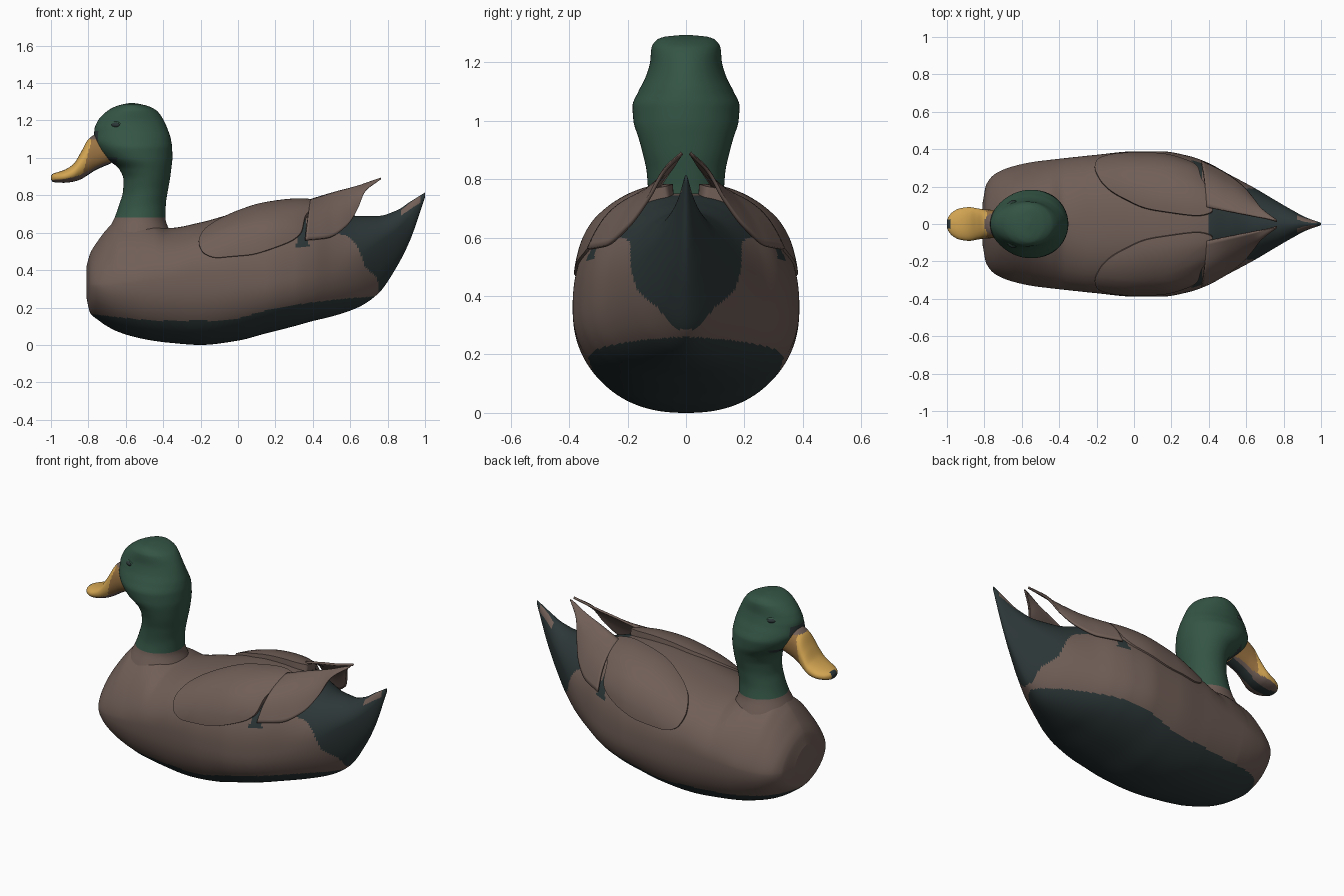
import bpy, bmesh, math
from math import sin, cos, pi, radians
from mathutils import Vector

if "Cube" in bpy.data.objects:
    bpy.data.objects.remove(bpy.data.objects["Cube"])


def material(name, rgb):
    m = bpy.data.materials.new(name)
    m.diffuse_color = (*rgb, 1)
    m.use_nodes = True
    m.node_tree.nodes["Principled BSDF"].inputs["Base Color"].default_value = m.diffuse_color
    return m


BROWN = material("brown feathers", (0.164, 0.113, 0.096))
DARK = material("dark feathers", (0.026, 0.038, 0.039))
GREEN = material("green head", (0.034, 0.090, 0.060))
YELLOW = material("yellow bill", (0.66, 0.38, 0.085))
OCHRE = material("ochre bill base", (0.32, 0.17, 0.055))


def interp(table, x):
    """Monotone cubic interpolation of table rows (key, values...)."""
    n = len(table)
    x = min(max(x, table[0][0]), table[-1][0])
    i = 0
    while i < n - 2 and x > table[i + 1][0]:
        i += 1
    h = table[i + 1][0] - table[i][0]
    t = (x - table[i][0]) / h
    out = []
    for c in range(1, len(table[0])):
        def slope(k):
            return (table[k + 1][c] - table[k][c]) / (table[k + 1][0] - table[k][0])

        def tangent(k):
            if k == 0:
                return slope(0)
            if k == n - 1:
                return slope(n - 2)
            a, b = slope(k - 1), slope(k)
            return 2 * a * b / (a + b) if a * b > 0 else 0
        out.append((2*t**3 - 3*t*t + 1) * table[i][c] + (t**3 - 2*t*t + t) * h * tangent(i)
                   + (3*t*t - 2*t**3) * table[i + 1][c] + (t**3 - t*t) * h * tangent(i + 1))
    return out


def power(v, e):
    return math.copysign(abs(v) ** e, v)


def ramp(x, a, b):
    return min(max((x - a) / (b - a), 0), 1)


def skin(name, rows, mats, rule=None, closed=True, caps=True, mirror=False, solid=0):
    """Skin a grid of points; the rule picks a material from face centre and normal."""
    bm = bmesh.new()
    grid = [[bm.verts.new(p) for p in row] for row in rows]
    n = len(rows[0])
    for a, b in zip(grid, grid[1:]):
        for j in range(n if closed else n - 1):
            k = (j + 1) % n
            bm.faces.new((a[j], a[k], b[k], b[j]))
    if caps:
        bm.faces.new(grid[0])
        bm.faces.new(grid[-1])
    bmesh.ops.remove_doubles(bm, verts=bm.verts, dist=1e-5)
    bmesh.ops.recalc_face_normals(bm, faces=bm.faces)
    bm.normal_update()
    for f in bm.faces:
        if rule:
            f.material_index = rule(f.calc_center_median(), f.normal)
    me = bpy.data.meshes.new(name)
    bm.to_mesh(me)
    bm.free()
    ob = bpy.data.objects.new(name, me)
    bpy.context.collection.objects.link(ob)
    for m in mats:
        me.materials.append(m)
    if solid:
        s = ob.modifiers.new("thickness", 'SOLIDIFY')
        s.thickness, s.offset = solid, 0
    if mirror:
        m = ob.modifiers.new("mirror", 'MIRROR')
        m.use_axis = (False, True, False)
    bpy.ops.object.select_all(action='DESELECT')
    ob.select_set(True)
    bpy.context.view_layer.objects.active = ob
    bpy.ops.object.shade_smooth_by_angle(angle=radians(50))
    return ob


# Body: x, bottom, widest height, top, half width
BODY = [(-.81, .25, .32, .42, .11), (-.79, .17, .32, .49, .21), (-.75, .135, .32, .555, .262),
        (-.7, .1, .32, .62, .29), (-.64, .07, .325, .672, .31), (-.55, .042, .335, .685, .33),
        (-.45, .022, .345, .66, .343), (-.37, .012, .35, .625, .352),
        (-.2, .0, .36, .655, .37), (0, .023, .36, .71, .388), (.15, .062, .36, .742, .388),
        (.3, .1, .37, .752, .362), (.4, .128, .39, .745, .325), (.5, .152, .41, .72, .27),
        (.64, .2, .47, .69, .195), (.75, .275, .55, .69, .13), (.85, .42, .62, .72, .072),
        (.92, .56, .69, .765, .035), (1.0, .79, .80, .815, .006)]


def body_point(x, a, off=0):
    bot, mid, top, hw = interp(BODY, x)
    front = 1 - ramp(x, -.55, -.25)
    n = 2.3 - .5 * ramp(x, .4, .8)
    n -= front * .72 if sin(a) > 0 else front * .15 + .4 * (1 - ramp(x, -.8, -.5))
    h = top - mid if sin(a) > 0 else mid - bot
    return Vector((x, hw * power(cos(a), 2 / n) + off * cos(a),
                   mid + h * power(sin(a), 2 / n) + off * sin(a)))


BELLY = [(-.81, .17), (-.7, .155), (-.4, .13), (-.1, .13), (.2, .195), (.5, .24), (.74, .26)]
RUMP = [(.285, .755), (.35, .745), (.42, .68), (.5, .65), (.56, .61), (.59, .56), (.608, .41),
        (.7, .40), (.76, .40)]


def body_rule(c, n):
    if c.x < .74 and c.z < interp(BELLY, c.x)[0]:
        return 1
    # brown flecks beside the tail tip
    if .87 < c.x < .975 and c.z > interp(BODY, c.x)[2] - .04 and abs(n.y) > .6:
        return 0
    if c.z > .285 and c.x > interp(RUMP, c.z)[0]:
        return 1
    # dark wedge between wing and wing tip
    return 1 if .525 < c.z < .69 and abs(c.x - .345) < .01 + .16 * (.69 - c.z) and n.z < .85 else 0


N = 200
skin("body", [[body_point(.095 - .905 * cos(pi * i / 240), 2 * pi * j / N) for j in range(N)]
              for i in range(241)], [BROWN, DARK], body_rule)

# Neck and head: z, front x, back x, half width
HEAD = [(.44, -.74, -.30, .21), (.54, -.725, -.325, .195), (.61, -.695, -.365, .167),
        (.68, -.66, -.388, .14), (.75, -.635, -.386, .13), (.82, -.615, -.376, .134),
        (.88, -.612, -.365, .146), (.94, -.635, -.357, .162), (1.0, -.71, -.351, .18),
        (1.05, -.75, -.352, .183), (1.1, -.77, -.359, .163), (1.15, -.768, -.375, .138),
        (1.2, -.748, -.397, .123), (1.25, -.70, -.432, .118), (1.275, -.655, -.475, .102),
        (1.287, -.615, -.52, .075), (1.293, -.58, -.555, .02)]


def head_point(z, a):
    f, b, hw = interp(HEAD, z)
    return Vector(((f + b) / 2 + (b - f) / 2 * cos(a), hw * sin(a), z))


def head_rule(c, n):
    if c.z < .68:
        return 1
    # dark mask above the bill and under the chin
    if (c.x < -.745 and 1.09 < c.z < 1.14) or (c.x < -.65 and .94 < c.z < 1.0):
        return 2
    return 0


skin("head_and_neck", [[head_point(.44 + .853 * sin(pi / 2 * i / 120), 2 * pi * j / 80)
                        for j in range(80)] for i in range(121)],
     [GREEN, BROWN, DARK], head_rule)

# Bill: x, bottom, top, half width
BILL = [(-1.0, .885, .905, .02), (-.99, .872, .915, .042), (-.97, .868, .922, .064),
        (-.93, .867, .935, .084), (-.88, .873, .967, .09), (-.84, .886, 1.03, .084),
        (-.8, .91, 1.1, .078), (-.76, .935, 1.125, .076), (-.68, .97, 1.12, .075)]
LIP = [(-1.0, .882), (-.95, .884), (-.87, .9), (-.72, .97), (-.68, .98)]


def bill_point(x, a):
    b, t, hw = interp(BILL, x)
    return Vector((x, hw * power(cos(a), .9), (b + t) / 2 + (t - b) / 2 * power(sin(a), .9)))


def bill_rule(c, n):
    if c.x < -.982 and abs(c.y) < .025:
        return 2
    if c.z < interp(LIP, c.x)[0] and n.z < 0:
        return 2 if abs(c.y) < .03 else 3
    if c.z > 1.1:
        return 3
    return 1 if c.x > -.785 - (1.09 - c.z) * .25 else 0


skin("bill", [[bill_point(-1 + .32 * (1 - cos(pi / 2 * i / 70)), 2 * pi * j / 64) for j in range(64)]
              for i in range(71)], [YELLOW, OCHRE, DARK, BROWN], bill_rule)

# Eyes: small flattened beads, with a lid rim
for name, mat, r, dy in (("eyelids", GREEN, .031, -.006), ("eyes", DARK, .022, .0)):
    skin(name, [[Vector((-.655 + r * sin(p) * cos(q), .112 + dy + .013 * cos(p) + .4 * r * sin(p) * cos(q),
                         1.176 + .62 * r * sin(p) * sin(q)))
                 for q in [2 * pi * j / 20 for j in range(20)]]
                for p in [.02 + (pi - .04) * i / 12 for i in range(13)]], [mat], mirror=True)

# Folded wings: shells laid over the body; outline as (x, degrees round the body)
WING = [(-.21, 38), (-.19, 24), (-.1, 16), (.05, 16), (.2, 21), (.3, 27), (.34, 34), (.36, 50),
        (.42, 68), (.42, 80), (.33, 85), (.08, 81), (-.04, 74), (-.13, 65), (-.185, 53)]
LOOP = [(k, *WING[k % len(WING)]) for k in range(-2, len(WING) + 3)]
outline = [interp(LOOP, len(WING) * j / 90) for j in range(90)]


def wing_ring(r, lift=None):
    ring = []
    for x, d in outline:
        px, pd = .12 + (x - .12) * r, 50 + (d - 50) * r
        edge = .009 + .029 * ramp(px, -.2, .42) * ramp(pd, 25, 75)
        off = edge + (.028 - edge * .6) * (1 - r ** 3) * (.35 + .65 * ramp(pd, 10, 45))
        ring.append(body_point(px, radians(pd), off if lift is None else lift))
    return ring


skin("wings", [wing_ring(max(i / 16, .01)) for i in range(17)] + [wing_ring(1.0, -.01)],
     [BROWN], mirror=True)

# Wing tips: thin blades rising and meeting above the tail
UPPER = [(0, .39, .09, .775), (.4, .52, .065, .815), (.75, .65, .04, .85), (1, .765, .014, .89)]
LOWER = [(0, .36, .335, .56), (.3, .48, .275, .572), (.55, .58, .20, .635), (.72, .64, .13, .73),
         (.85, .68, .08, .82), (1, .762, .016, .884)]
rows = []
for i in range(33):
    u, l = Vector(interp(UPPER, i / 32)), Vector(interp(LOWER, i / 32))
    row = []
    for j in range(17):
        bulge = .035 * sin(pi * j / 16) * (1 - i / 32)
        row.append(u.lerp(l, j / 16) + Vector((0, bulge, bulge * .8)))
    rows.append(row)
skin("wing_tips", rows, [BROWN], closed=False, caps=False, mirror=True, solid=.012)
